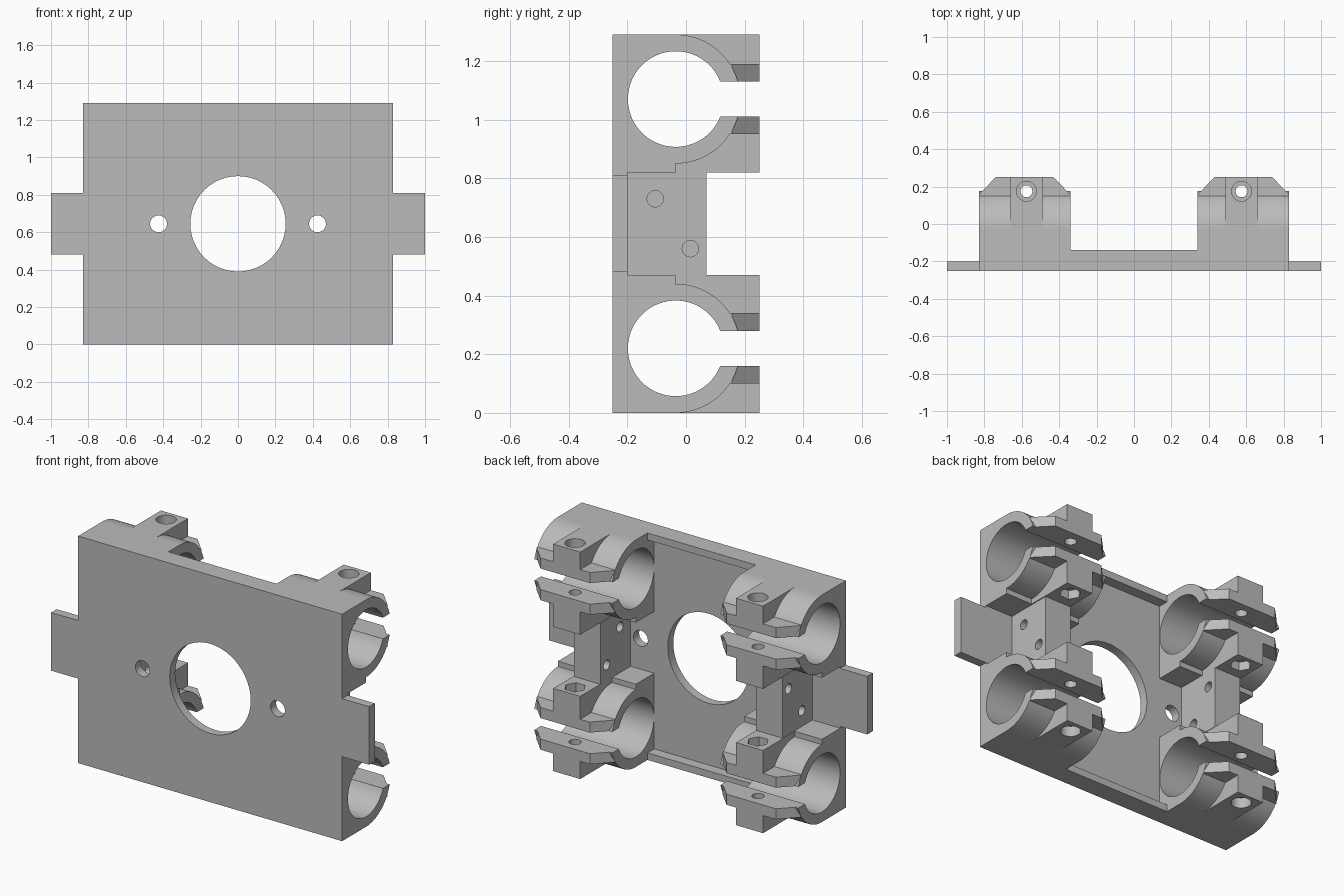
import bpy, bmesh
from math import cos, sin, pi

if "Cube" in bpy.data.objects:
    bpy.data.objects.remove(bpy.data.objects["Cube"])

MID = 0.645          # half height; parts are modelled around it
AXIS_Y, AXIS_Z = -0.035, 0.425   # rod axis of the upper clamps
BOLT_X, BOLT_Y = 0.575, 0.175

grey = bpy.data.materials.new("light_grey")
grey.use_nodes = True
grey.diffuse_color = (0.5, 0.5, 0.5, 1)
grey.node_tree.nodes["Principled BSDF"].inputs["Base Color"].default_value = (0.5, 0.5, 0.5, 1)


def prism(name, pts, axis, lo, hi):
    """Extrude a flat outline along one axis."""
    place = {"x": lambda u, v, w: (w, u, v),
             "y": lambda u, v, w: (u, w, v),
             "z": lambda u, v, w: (u, v, w)}[axis]
    bm = bmesh.new()
    face = bm.faces.new([bm.verts.new(place(u, v, lo)) for u, v in pts])
    new = bmesh.ops.extrude_face_region(bm, geom=[face])["geom"]
    shift = place(0, 0, hi - lo)
    bmesh.ops.translate(bm, vec=shift, verts=[g for g in new if isinstance(g, bmesh.types.BMVert)])
    bmesh.ops.recalc_face_normals(bm, faces=bm.faces)
    mesh = bpy.data.meshes.new(name)
    bm.to_mesh(mesh)
    bm.free()
    mesh.materials.append(grey)
    ob = bpy.data.objects.new(name, mesh)
    bpy.context.collection.objects.link(ob)
    return ob


def arc(cu, cv, r, start=0, end=2 * pi, n=64):
    return [(cu + r * cos(start + (end - start) * i / n),
             cv + r * sin(start + (end - start) * i / n)) for i in range(n + 1)]


def disc(cu, cv, r, n=48):
    return arc(cu, cv, r, n=n)[:-1]


def rect(u0, v0, u1, v1):
    return [(u0, v0), (u1, v0), (u1, v1), (u0, v1)]


def combine(target, others, operation):
    """Apply boolean steps and discard the tools."""
    for other in others:
        mod = target.modifiers.new("cut", "BOOLEAN")
        mod.operation, mod.solver, mod.object = operation, "EXACT", other
        bpy.context.view_layer.update()
        dg = bpy.context.evaluated_depsgraph_get()
        mesh = bpy.data.meshes.new_from_object(target.evaluated_get(dg))
        target.modifiers.clear()
        target.data = mesh
        bpy.data.objects.remove(other)


def finish(ob):
    """Set the part on the ground frame with crisp edges."""
    ob.data.materials.clear()
    ob.data.materials.append(grey)
    ob.location.z = MID
    bpy.ops.object.select_all(action="DESELECT")
    ob.select_set(True)
    bpy.context.view_layer.objects.active = ob
    bpy.ops.object.shade_smooth_by_angle(angle=0.5)


# Mounting plate with side tabs, a motor opening and two screw holes
half = [(0.83, -MID), (0.83, -0.165), (1, -0.165), (1, 0.165), (0.83, 0.165), (0.83, MID)]
plate = prism("mounting_plate", half + [(-x, -z) for x, z in half], "y", -0.25, -0.2)
combine(plate, [prism("hole", disc(x, 0, r), "y", -0.4, 0)
                for x, r in ((0, 0.255), (0.425, 0.045), (-0.425, 0.045))], "DIFFERENCE")
finish(plate)

# Stiffening rims along the top and bottom edges
for name, z in (("top_rim", MID - 0.04), ("bottom_rim", -MID)):
    finish(prism(name, rect(-0.34, -0.2, 0.34, -0.14), "z", z, z + 0.04))

# Rod clamp: rounded body, bolt lug and chamfered flanges
body = [(-0.2, MID)] + arc(AXIS_Y, AXIS_Z, 0.22, pi / 2, -pi / 2) + [(AXIS_Y, 0.175), (-0.2, 0.175)]
clamp = prism("rod_clamps", body, "x", 0.34, 0.83)
flange = [(0.34, 0), (0.83, 0), (0.83, 0.157), (0.74, 0.25), (0.43, 0.25), (0.34, 0.157)]
combine(clamp, [
    prism("lug", rect(AXIS_Y, 0.175, 0.25, MID), "x", 0.49, 0.66),
    prism("flange", flange, "z", AXIS_Z - 0.12, AXIS_Z + 0.12)], "UNION")

# Bore, clamping slot, bolt hole, round head recess and hexagonal nut recess
combine(clamp, [
    prism("bore", disc(AXIS_Y, AXIS_Z, 0.163, 72), "x", 0.2, 1),
    prism("slot", rect(AXIS_Y, AXIS_Z - 0.06, 0.4, AXIS_Z + 0.06), "x", 0.2, 1),
    prism("bolt", disc(BOLT_X, BOLT_Y, 0.032), "z", 0, 1),
    prism("head", disc(BOLT_X, BOLT_Y, 0.053), "z", MID - 0.06, 1),
    prism("nut", disc(BOLT_X, BOLT_Y, 0.057, 6), "z", 0, 0.225)], "DIFFERENCE")
finish(clamp)
mirror = clamp.modifiers.new("four_clamps", "MIRROR")
mirror.use_axis = (True, False, True)
mirror.use_mirror_merge = False

# Switch blocks between the clamps, each with two diagonal through holes
for name, side in (("left_block", 1), ("right_block", -1)):
    x0, x1 = sorted((side * 0.488, side * 0.655))
    block = prism(name, rect(-0.2, -0.175, 0.07, 0.175), "x", x0, x1)
    combine(block, [prism("hole", disc(y, z * side, 0.028, 32), "x", x0 - 0.1, x1 + 0.1)
                    for y, z in ((-0.105, 0.085), (0.015, -0.085))], "DIFFERENCE")
    finish(block)
